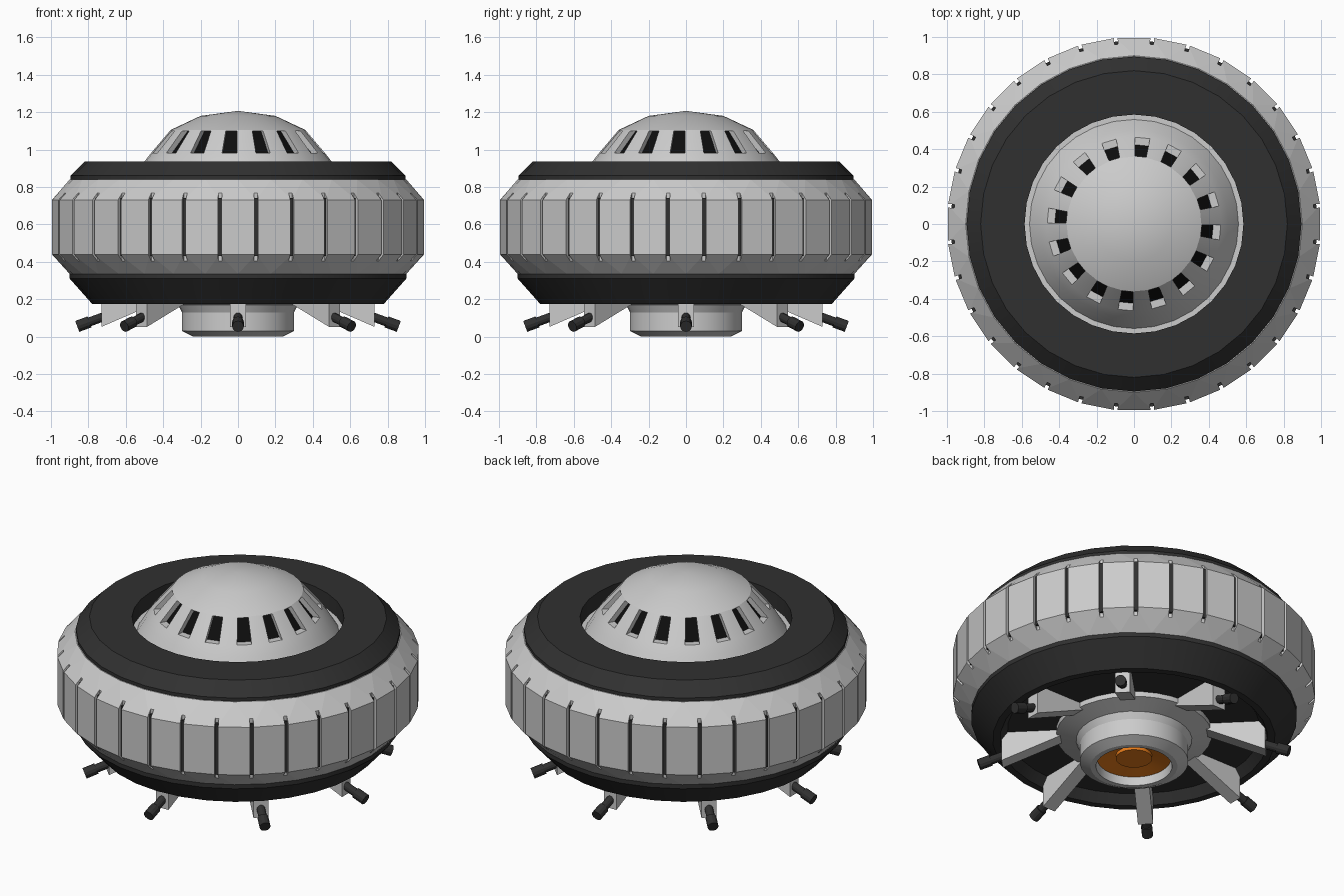
import bpy, bmesh, math
from mathutils import Matrix, Vector

if "Cube" in bpy.data.objects:
    bpy.data.objects.remove(bpy.data.objects["Cube"])

N = 32
STEP = 2 * math.pi / N


def material(name, rgb):
    m = bpy.data.materials.new(name)
    m.diffuse_color = (*rgb, 1)
    m.use_nodes = True
    m.node_tree.nodes["Principled BSDF"].inputs["Base Color"].default_value = m.diffuse_color
    return m


BLACK = material("black", (0.03, 0.03, 0.03))
VOID = material("window_black", (0.004, 0.004, 0.004))
ORANGE = material("orange", (0.8, 0.2, 0.01))


def make(name, bm, mats=(), smooth=True):
    bmesh.ops.recalc_face_normals(bm, faces=bm.faces)
    me = bpy.data.meshes.new(name)
    bm.to_mesh(me)
    bm.free()
    ob = bpy.data.objects.new(name, me)
    bpy.context.collection.objects.link(ob)
    for m in mats:
        me.materials.append(m)
    if smooth:
        bpy.ops.object.select_all(action='DESELECT')
        bpy.context.view_layer.objects.active = ob
        ob.select_set(True)
        bpy.ops.object.shade_smooth_by_angle(angle=math.radians(20))
    return ob


def lathe(rings, closed=False):
    """Rings are (radius, z[, half-step turn]); turned neighbours join with triangles."""
    bm = bmesh.new()
    loops = []
    for r, z, *h in rings:
        off = 0.5 if h else 0
        if r == 0:
            vs = [bm.verts.new((0, 0, z))] * N
        else:
            vs = [bm.verts.new((r * math.cos((i + off) * STEP), r * math.sin((i + off) * STEP), z))
                  for i in range(N)]
        loops.append((vs, off))
    pairs = list(zip(loops, loops[1:]))
    if closed:
        pairs.append((loops[-1], loops[0]))
    for (a, oa), (b, ob) in pairs:
        if oa > ob:
            a, b, oa, ob = b, a, ob, oa
        for i in range(N):
            j = (i + 1) % N
            if oa != ob:
                bm.faces.new((a[i], a[j], b[i]))
                bm.faces.new((a[j], b[j], b[i]))
            else:
                bm.faces.new(list(dict.fromkeys((a[i], a[j], b[j], b[i]))))
    return bm


def box(bm, x0, x1, w, z0, z1, turn):
    mat = (Matrix.Rotation(turn, 4, 'Z') @ Matrix.Translation(((x0 + x1) / 2, 0, (z0 + z1) / 2))
           @ Matrix.Diagonal((x1 - x0, w, z1 - z0, 1)))
    bmesh.ops.create_cube(bm, size=1, matrix=mat)


# Grey hull with 32 vertical grooves cut at its corners
hull = make("hull", lathe([(0, 0.84), (0.9, 0.84), (1, 0.73, 1), (1, 0.44, 1), (0.9, 0.335), (0, 0.335)]),
            smooth=False)
bm = bmesh.new()
for i in range(N):
    box(bm, 0.965, 1.05, 0.02, 0.38, 0.79, (i + 0.5) * STEP)
cutter = make("groove_cutter", bm, smooth=False)
cutter.hide_render = True
mod = hull.modifiers.new("grooves", 'BOOLEAN')
mod.operation = 'DIFFERENCE'
mod.solver = 'EXACT'
mod.object = cutter
bpy.context.view_layer.objects.active = hull
hull.select_set(True)
bpy.ops.object.modifier_apply(modifier="grooves")
bpy.data.objects.remove(cutter)

# Dark floor of the grooves
make("groove_band", lathe([(0.9, 0.74, 1), (0.98, 0.74, 1), (0.98, 0.43, 1), (0.9, 0.43, 1)], True), [BLACK])

# Black rings above and below the hull
make("upper_ring", lathe([(0.585, 0.83), (0.585, 0.935), (0.82, 0.935), (0.895, 0.86), (0.895, 0.83)], True),
     [BLACK])
make("lower_ring", lathe([(0.9, 0.345), (0.9, 0.31), (0.78, 0.175), (0.74, 0.175), (0.7, 0.23),
                          (0.35, 0.23), (0.35, 0.345)], True), [BLACK])

# Dome with every second facet recessed as a window
bm = lathe([(0, 0.838), (0.56, 0.838), (0.505, 0.93), (0.468, 0.978), (0.36, 1.105), (0.2, 1.18), (0, 1.207)])
bmesh.ops.recalc_face_normals(bm, faces=bm.faces)
panes = []
for f in bm.faces:
    c = f.calc_center_median()
    if 1.0 < c.z < 1.08 and int((math.atan2(c.y, c.x) % (2 * math.pi)) / STEP) % 2:
        panes.append(f)
bmesh.ops.inset_individual(bm, faces=panes, thickness=0.008)
for f in bmesh.ops.extrude_discrete_faces(bm, faces=panes)["faces"]:
    c = f.calc_center_median()
    bmesh.ops.translate(bm, verts=f.verts, vec=Vector((c.x, c.y, 0)).normalized() * -0.04)
    f.material_index = 1
make("dome", bm, [material("grey", (0.6, 0.6, 0.6)), VOID])

# Engine nozzle and its orange core
make("nozzle", lathe([(0, 0.24), (0.43, 0.24), (0.43, 0.2), (0.32, 0.168), (0.3, 0.13), (0.3, 0.03),
                      (0.24, 0), (0.21, 0), (0.2, 0.1), (0, 0.1)]))
make("nozzle_core", lathe([(0, 0.098), (0.2, 0.098), (0.204, 0.05), (0.1, 0.07), (0.1, 0.05), (0, 0.05)]),
     [ORANGE])

# Eight wedge brackets, each carrying a gun pointing outward and down
for k in range(8):
    turn = Matrix.Rotation(k * math.pi / 4, 4, 'Z')
    bm = bmesh.new()
    side = [(0.4, 0.24), (0.73, 0.24), (0.73, 0.052), (0.4, 0.195)]
    a, b = ([bm.verts.new(turn @ Vector((x, y, z))) for x, z in side] for y in (-0.042, 0.042))
    bm.faces.new(a)
    bm.faces.new(b)
    for i in range(4):
        j = (i + 1) % 4
        bm.faces.new((a[i], a[j], b[j], b[i]))
    make(f"gun_bracket_{k + 1}", bm, smooth=False)

    bm = bmesh.new()
    aim = Vector((0.15, 0, -0.055)).normalized()
    start = Vector((0.7, 0, 0.113))
    for t0, t1, r in ((0, 0.12, 0.024), (0.1, 0.17, 0.031)):
        place = turn @ Matrix.Translation(start + aim * (t0 + t1) / 2) @ aim.to_track_quat('Z', 'Y').to_matrix().to_4x4()
        bmesh.ops.create_cone(bm, cap_ends=True, segments=12, radius1=r, radius2=r, depth=t1 - t0, matrix=place)
    make(f"gun_barrel_{k + 1}", bm, [BLACK], smooth=False)
